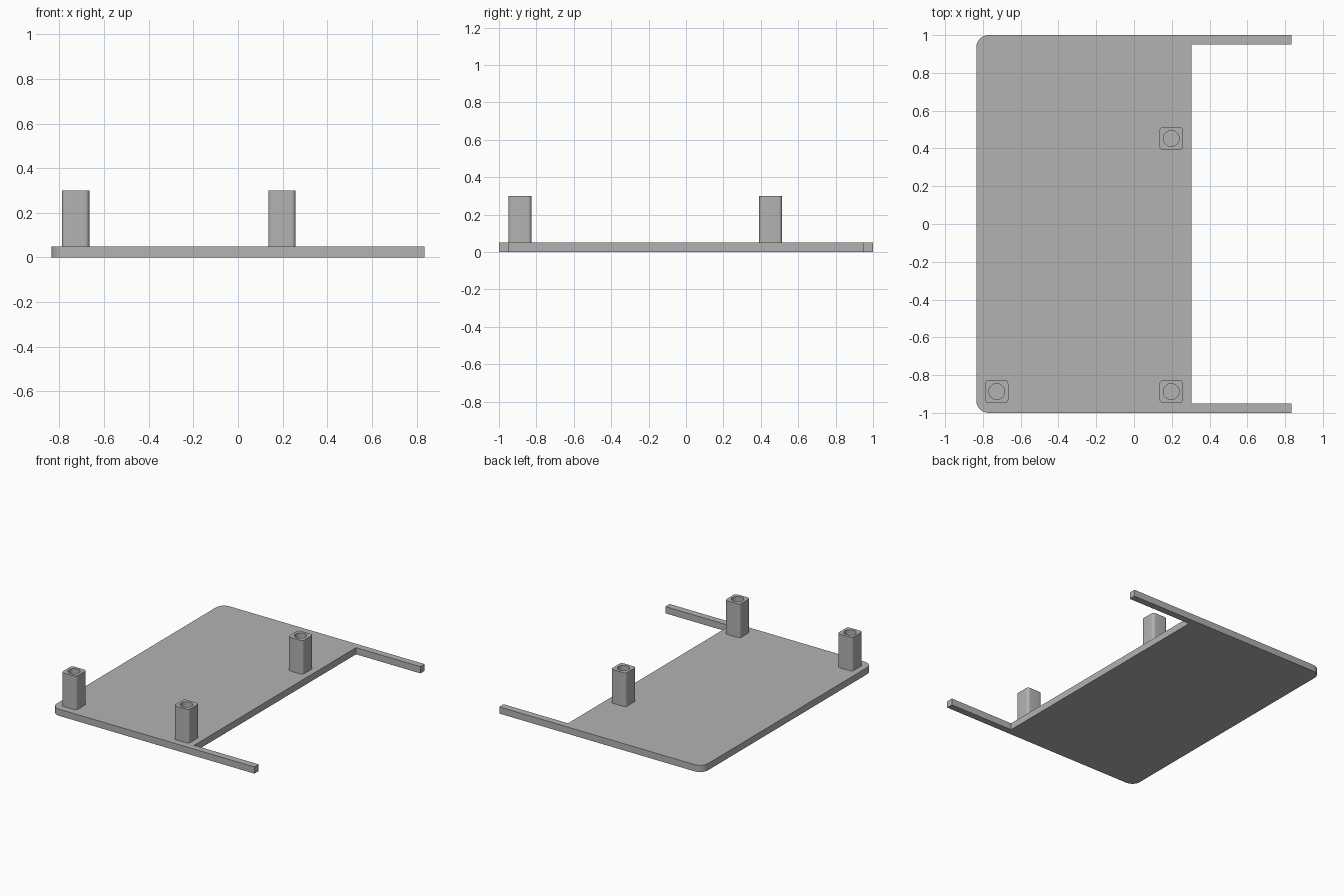
import bpy, bmesh
from math import cos, sin, pi, radians

cube = bpy.data.objects.get("Cube")
if cube:
    bpy.data.objects.remove(cube, do_unlink=True)

grey = bpy.data.materials.new("plain grey")
grey.use_nodes = True
colour = (0.45, 0.45, 0.45, 1)
grey.diffuse_color = colour
grey.node_tree.nodes["Principled BSDF"].inputs["Base Color"].default_value = colour

THICK = 0.05
POST_TOP = 0.30
SEGS = 8


def finish(bm, name):
    bmesh.ops.recalc_face_normals(bm, faces=bm.faces)
    mesh = bpy.data.meshes.new(name)
    bm.to_mesh(mesh)
    bm.free()
    mesh.materials.append(grey)
    obj = bpy.data.objects.new(name, mesh)
    bpy.context.collection.objects.link(obj)
    bpy.ops.object.select_all(action="DESELECT")
    obj.select_set(True)
    bpy.context.view_layer.objects.active = obj
    bpy.ops.object.shade_smooth_by_angle(angle=radians(30))
    return obj


def arc(cx, cy, r, start, count=SEGS):
    """Quarter circle of points, counter-clockwise."""
    angles = [start + pi / 2 * i / (count - 1) for i in range(count)]
    return [(cx + r * cos(a), cy + r * sin(a)) for a in angles]


# Base plate with two arms, one flat outline extruded upward
def base_plate():
    left, edge, tip, half, arm, r = -0.835, 0.305, 0.835, 1.0, 0.05, 0.065
    outline = [(tip, half)]
    outline += arc(left + r, half - r, r, pi / 2)
    outline += arc(left + r, r - half, r, pi)
    outline += [(tip, -half), (tip, arm - half), (edge, arm - half),
                (edge, half - arm), (tip, half - arm)]
    bm = bmesh.new()
    face = bm.faces.new([bm.verts.new((x, y, 0)) for x, y in outline])
    top = bmesh.ops.extrude_face_region(bm, geom=[face], use_keep_orig=True)
    verts = [v for v in top["geom"] if isinstance(v, bmesh.types.BMVert)]
    bmesh.ops.translate(bm, verts=verts, vec=(0, 0, THICK))
    finish(bm, "base_plate")


# Rounded square post with a round bore
def post(name, x, y, half=0.0615, r=0.02, bore=0.042):
    outer = []
    c = half - r
    for k, (sx, sy) in enumerate([(1, 1), (-1, 1), (-1, -1), (1, -1)]):
        outer += arc(sx * c, sy * c, r, k * pi / 2)
    n = len(outer)
    inner = [(bore * cos(a), bore * sin(a))
             for a in (2 * pi * (i + 0.5) / n for i in range(n))]
    bm = bmesh.new()
    loops = [[bm.verts.new((x + px, y + py, z)) for px, py in pts]
             for pts, z in [(outer, THICK), (outer, POST_TOP),
                            (inner, POST_TOP), (inner, THICK)]]
    for a, b in zip(loops, loops[1:] + loops[:1]):
        for i in range(n):
            j = (i + 1) % n
            bm.faces.new((a[i], a[j], b[j], b[i]))
    finish(bm, name)


base_plate()
post("front_right_post", -0.727, -0.887)
post("front_left_post", 0.197, -0.887)
post("back_left_post", 0.197, 0.453)
